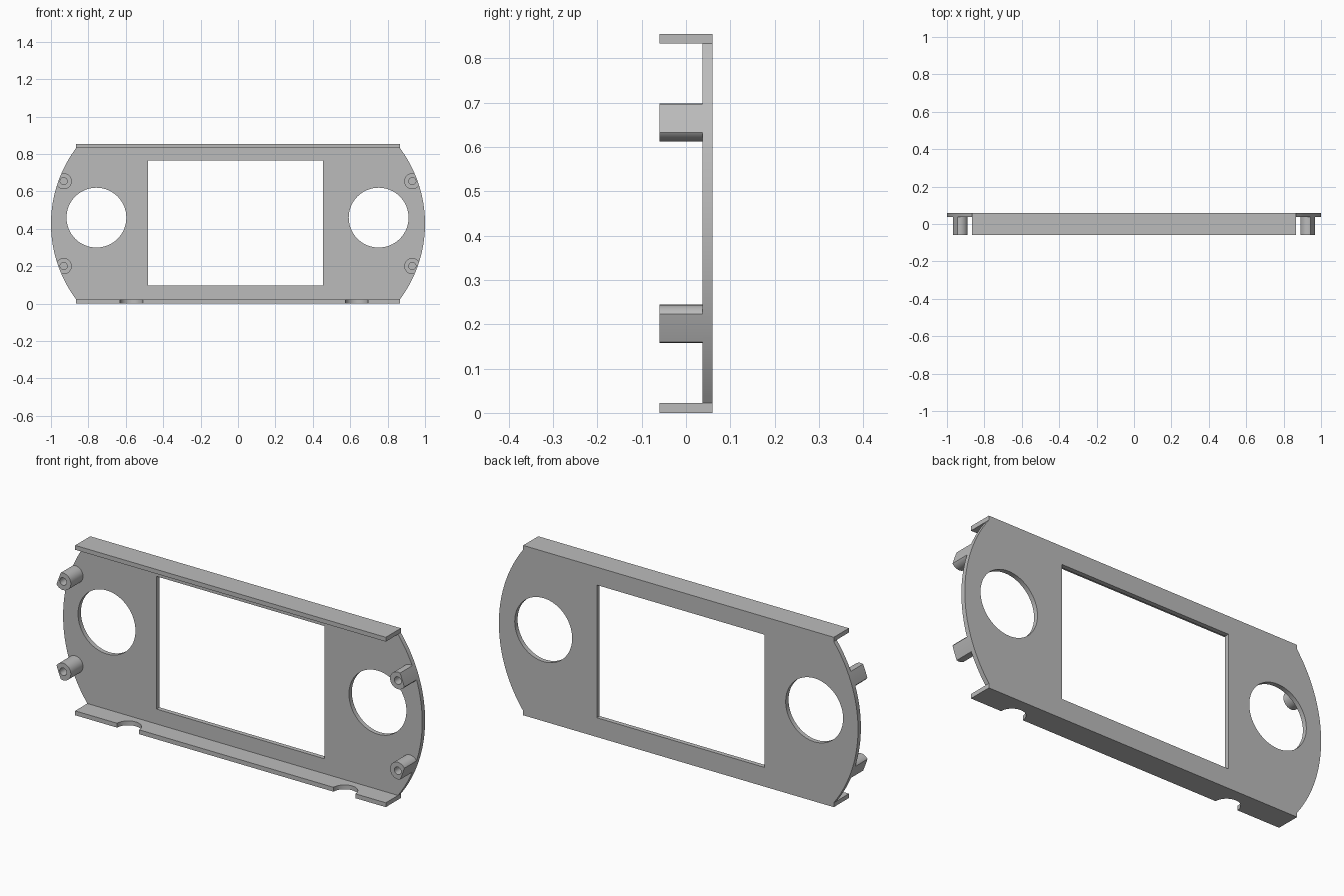
import bpy, bmesh, math

cube = bpy.data.objects.get("Cube")
if cube:
    bpy.data.objects.remove(cube, do_unlink=True)

HEIGHT, WALL, FRONT, BACK = 0.855, 0.022, -0.06, 0.06
PLATE_FRONT = 0.037
HALF = 0.865          # half length of the flanges

grey = bpy.data.materials.new("plain grey")
grey.use_nodes = True
grey.diffuse_color = (0.5, 0.5, 0.5, 1)
grey.node_tree.nodes["Principled BSDF"].inputs["Base Color"].default_value = (0.5, 0.5, 0.5, 1)


def prism(name, points, lo, hi, axis="y"):
    """Extrude an outline along y (points are x, z) or along z (points are x, y)."""
    place = (lambda p, t: (p[0], t, p[1])) if axis == "y" else (lambda p, t: (p[0], p[1], t))
    bm = bmesh.new()
    face = bm.faces.new([bm.verts.new(place(p, lo)) for p in points])
    moved = bmesh.ops.extrude_face_region(bm, geom=[face])["geom"]
    shift = (0, hi - lo, 0) if axis == "y" else (0, 0, hi - lo)
    bmesh.ops.translate(bm, vec=shift, verts=[v for v in moved if isinstance(v, bmesh.types.BMVert)])
    bmesh.ops.recalc_face_normals(bm, faces=bm.faces)
    mesh = bpy.data.meshes.new(name)
    bm.to_mesh(mesh)
    bm.free()
    mesh.materials.append(grey)
    obj = bpy.data.objects.new(name, mesh)
    bpy.context.collection.objects.link(obj)
    return obj


def circle(cx, cy, r, n=64):
    return [(cx + r * math.cos(math.tau * i / n), cy + r * math.sin(math.tau * i / n)) for i in range(n)]


def box(x0, x1, z0, z1):
    return [(x0, z0), (x1, z0), (x1, z1), (x0, z1)]


def combine(obj, cutter, operation="DIFFERENCE"):
    mod = obj.modifiers.new("cut", "BOOLEAN")
    mod.operation, mod.solver, mod.object = operation, "EXACT", cutter
    cutter.hide_render = True
    bpy.context.view_layer.objects.active = obj
    bpy.ops.object.modifier_apply(modifier=mod.name)
    bpy.data.objects.remove(cutter, do_unlink=True)


def smooth(obj):
    bpy.ops.object.select_all(action="DESELECT")
    obj.select_set(True)
    bpy.context.view_layer.objects.active = obj
    bpy.ops.object.shade_smooth_by_angle(angle=math.radians(30))


def silhouette():
    """Straight top and bottom, with a bulging arc at each end."""
    mid, rise = HEIGHT / 2, HEIGHT / 2 - WALL
    bulge = 1 - HALF
    radius = (rise ** 2 + bulge ** 2) / (2 * bulge)
    sweep = math.asin(rise / radius)
    steps = 40
    right = [(HALF, 0)]
    for i in range(steps + 1):
        a = -sweep + 2 * sweep * i / steps
        right.append((1 - radius + radius * math.cos(a), mid + radius * math.sin(a)))
    right.append((HALF, HEIGHT))
    return right + [(-x, z) for x, z in reversed(right)]


# Back plate with top and bottom flanges
panel = prism("faceplate", silhouette(), FRONT, BACK)
combine(panel, prism("cavity", box(-1.1, 1.1, WALL, HEIGHT - WALL), -0.2, PLATE_FRONT))

# Screen window and round control holes
combine(panel, prism("window", box(-0.48, 0.455, 0.097, 0.765), -0.2, 0.2))
for x in (-0.757, 0.752):
    combine(panel, prism("control_hole", circle(x, 0.46, 0.16), -0.2, 0.2))

# Half-round notches in the front edge of the bottom flange
for x in (-0.57, 0.635):
    combine(panel, prism("notch", circle(x, FRONT, 0.061, 40), -0.01, 0.03, "z"))
smooth(panel)

# Screw posts, trimmed to the outer curve
for side, x in (("left", 0.932), ("right", -0.932)):
    for level, z in (("upper", 0.655), ("lower", 0.201)):
        post = prism(f"{side}_{level}_post", circle(x, z, 0.043, 40), FRONT, 0.045)
        combine(post, prism("trim", silhouette(), -0.2, 0.2), "INTERSECT")
        combine(post, prism("screw_hole", circle(x, z, 0.019, 32), -0.2, 0.2))
        smooth(post)
